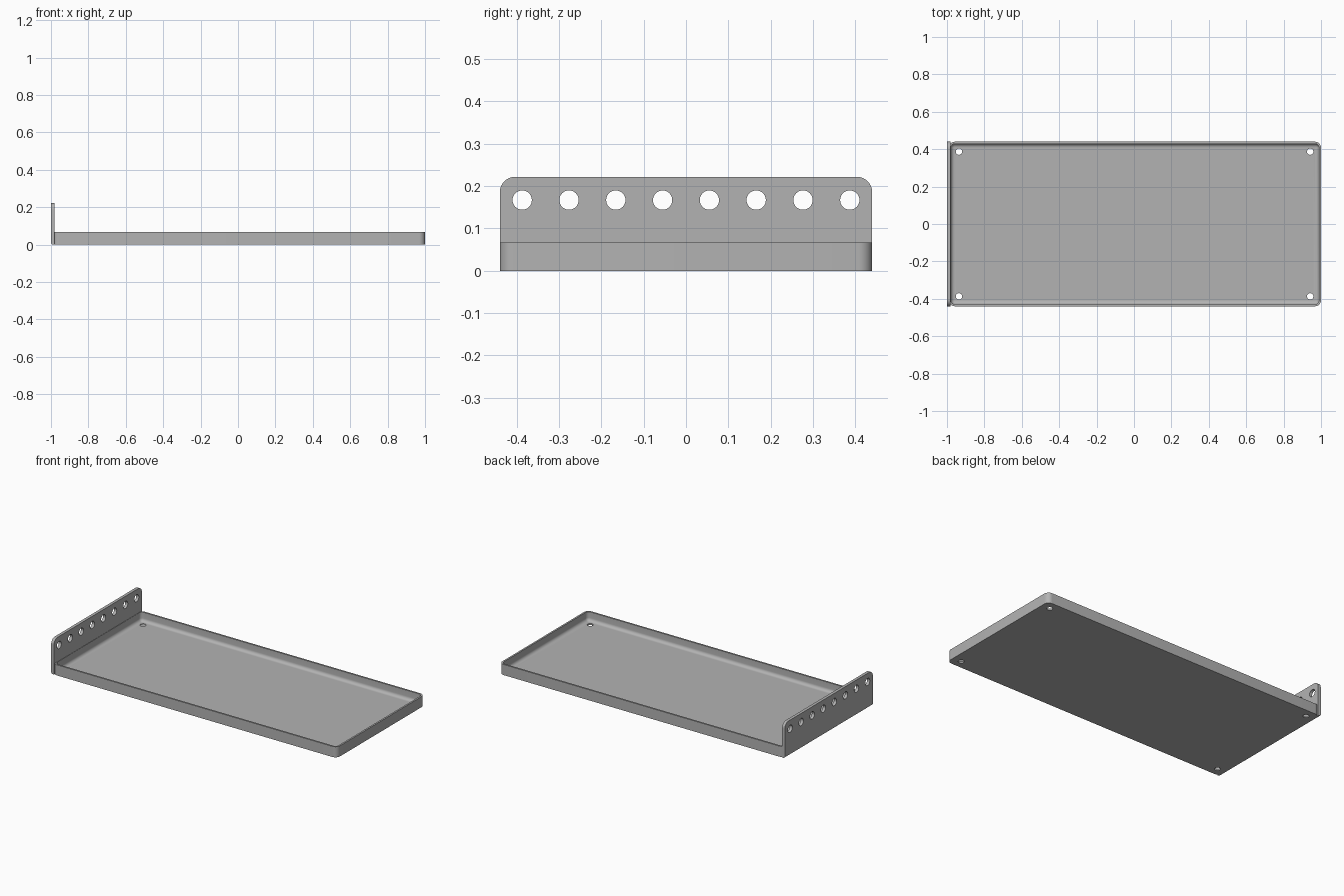
import bpy, bmesh, math
from mathutils import Matrix, Vector

cube = bpy.data.objects.get("Cube")
if cube:
    bpy.data.objects.remove(cube, do_unlink=True)

grey = bpy.data.materials.new("plain grey")
grey.use_nodes = True
colour = (0.45, 0.45, 0.45, 1)
grey.diffuse_color = colour
grey.node_tree.nodes["Principled BSDF"].inputs["Base Color"].default_value = colour

HALF_Y = 0.44
TRAY_X0, TRAY_X1, TRAY_H = -0.99, 1.0, 0.067
CORNER, WALL, FLOOR, FILLET = 0.032, 0.011, 0.01, 0.02


def make_object(name, bm):
    bmesh.ops.recalc_face_normals(bm, faces=bm.faces)
    mesh = bpy.data.meshes.new(name)
    bm.to_mesh(mesh)
    bm.free()
    mesh.materials.append(grey)
    obj = bpy.data.objects.new(name, mesh)
    bpy.context.collection.objects.link(obj)
    return obj


def ring(bm, inset, z, steps=8):
    """Rounded rectangle loop, drawn in from the tray's outline."""
    r = max(CORNER - inset, 0.004)
    cx = (TRAY_X0 + TRAY_X1) / 2
    hx = (TRAY_X1 - TRAY_X0) / 2 - inset - r
    hy = HALF_Y - inset - r
    verts = []
    for quarter, (sx, sy) in enumerate([(1, 1), (-1, 1), (-1, -1), (1, -1)]):
        for i in range(steps + 1):
            a = (quarter + i / steps) * math.pi / 2
            verts.append(bm.verts.new((cx + sx * hx + r * math.cos(a),
                                       sy * hy + r * math.sin(a), z)))
    return verts


def drill(obj, places, radius, axis):
    """Cut round holes through the part at each place."""
    bm = bmesh.new()
    turn = Matrix.Rotation(math.pi / 2, 4, 'Y') if axis == 'X' else Matrix()
    for p in places:
        bmesh.ops.create_cone(bm, cap_ends=True, segments=32, radius1=radius,
                              radius2=radius, depth=0.1,
                              matrix=Matrix.Translation(p) @ turn)
    cutter = make_object(obj.name + "_hole_cutter", bm)
    mod = obj.modifiers.new("holes", 'BOOLEAN')
    mod.operation = 'DIFFERENCE'
    mod.solver = 'EXACT'
    mod.object = cutter
    bpy.context.view_layer.objects.active = obj
    bpy.ops.object.modifier_apply(modifier=mod.name)
    bpy.data.objects.remove(cutter, do_unlink=True)


# Tray: outer wall, rim, inner wall, curved foot and floor
bm = bmesh.new()
section = [(0, 0), (0, TRAY_H), (WALL, TRAY_H)]
for i in range(7):
    a = i / 6 * math.pi / 2
    section.append((WALL + FILLET * (1 - math.cos(a)),
                    FLOOR + FILLET * (1 - math.sin(a))))
rings = [ring(bm, inset, z) for inset, z in section]
for low, high in zip(rings, rings[1:]):
    for i in range(len(low)):
        j = (i + 1) % len(low)
        bm.faces.new((low[i], low[j], high[j], high[i]))
bm.faces.new(rings[0])
bm.faces.new(rings[-1])
tray = make_object("tray", bm)
drill(tray, [Vector((x, y, 0)) for x in (-0.936, 0.942) for y in (-0.387, 0.387)],
      0.017, 'Z')

# Upright end plate with rounded top corners and a softened lower bend
bm = bmesh.new()
bmesh.ops.create_cube(bm, size=1)
bmesh.ops.scale(bm, vec=(0.019, 2 * HALF_Y, 0.222), verts=bm.verts)
bmesh.ops.translate(bm, vec=(-0.9905, 0, 0.111), verts=bm.verts)


def edges_where(test):
    return [e for e in bm.edges if all(test(v.co) for v in e.verts)]


top = edges_where(lambda c: c.z > 0.2 and c.y > 0) + edges_where(lambda c: c.z > 0.2 and c.y < 0)
bmesh.ops.bevel(bm, geom=top, offset=0.036, offset_type='OFFSET', segments=8,
                profile=0.5, affect='EDGES')
bend = edges_where(lambda c: c.z < 0.01 and c.x < -0.995)
bmesh.ops.bevel(bm, geom=bend, offset=0.012, offset_type='OFFSET', segments=5,
                profile=0.5, affect='EDGES')
plate = make_object("end_plate", bm)
drill(plate, [Vector((-0.99, (i - 3.5) * 0.1106, 0.167)) for i in range(8)], 0.0228, 'X')

# Smooth the curves, keep the folds crisp
bpy.ops.object.select_all(action='DESELECT')
for part in (tray, plate):
    part.select_set(True)
bpy.context.view_layer.objects.active = tray
bpy.ops.object.shade_smooth_by_angle(angle=math.radians(35))
